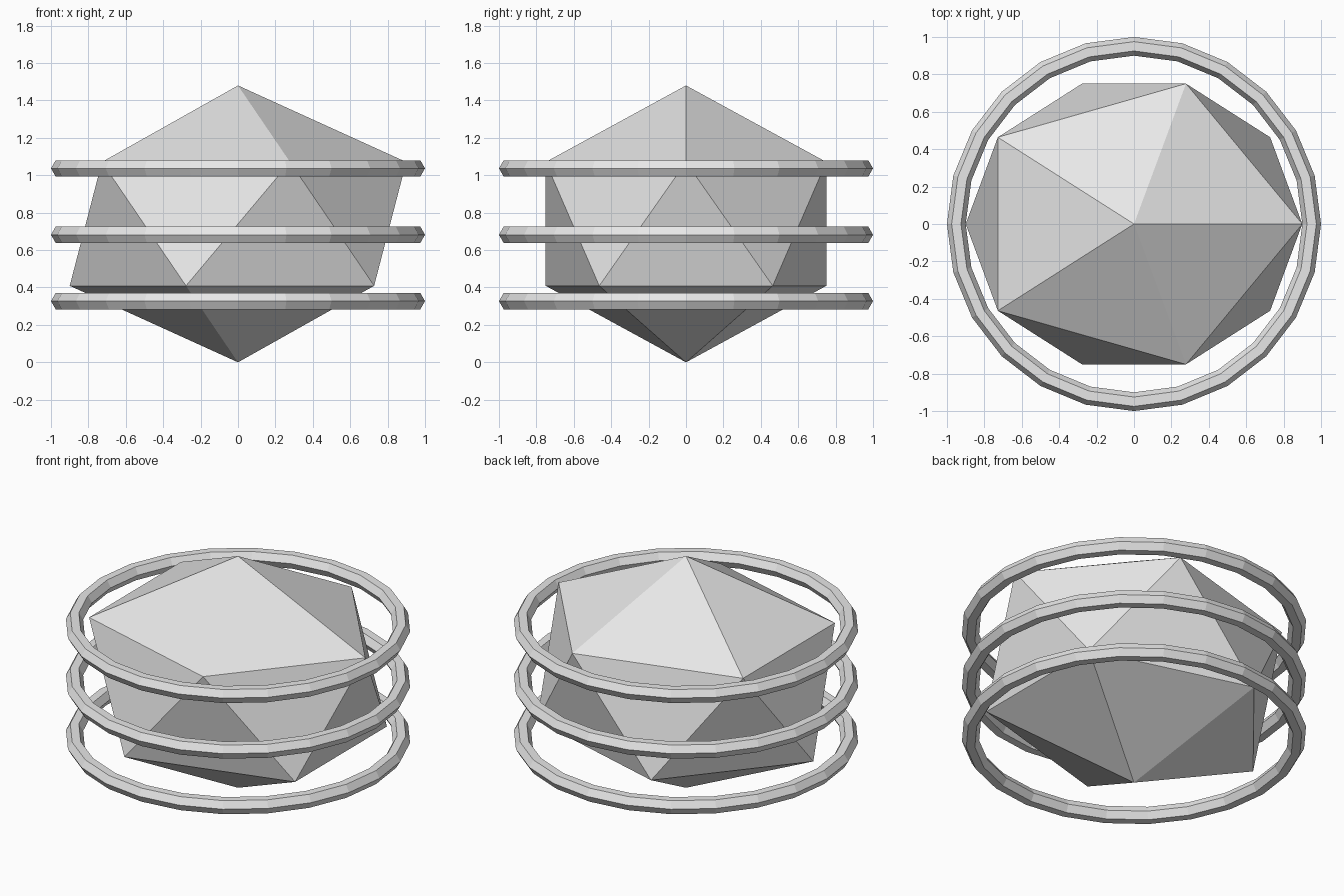
import bpy

if "Cube" in bpy.data.objects:
    bpy.data.objects.remove(bpy.data.objects["Cube"])

# One plain grey for the whole model
grey = bpy.data.materials.new("light_grey")
grey.diffuse_color = (0.8, 0.8, 0.8, 1.0)
grey.use_nodes = True
grey.node_tree.nodes["Principled BSDF"].inputs["Base Color"].default_value = grey.diffuse_color


def finish(name):
    """Name the active object, bake its scale, colour it and keep it faceted."""
    ob = bpy.context.object
    ob.name = name
    bpy.ops.object.transform_apply(location=False, rotation=False, scale=True)
    ob.data.materials.append(grey)
    bpy.ops.object.shade_flat()
    return ob


# Faceted crystal: a twenty-sided solid, squashed in depth and height
bpy.ops.mesh.primitive_ico_sphere_add(subdivisions=1, radius=1, location=(0, 0, 0.74))
bpy.context.object.scale = (1.006, 0.882, 0.74)
finish("crystal")

# Three stacked hoops with hexagonal cross-section
for name, z in (("lower_ring", 0.327), ("middle_ring", 0.682), ("upper_ring", 1.037)):
    bpy.ops.mesh.primitive_torus_add(
        major_radius=0.95, minor_radius=0.05,
        major_segments=24, minor_segments=6, location=(0, 0, z))
    finish(name)
